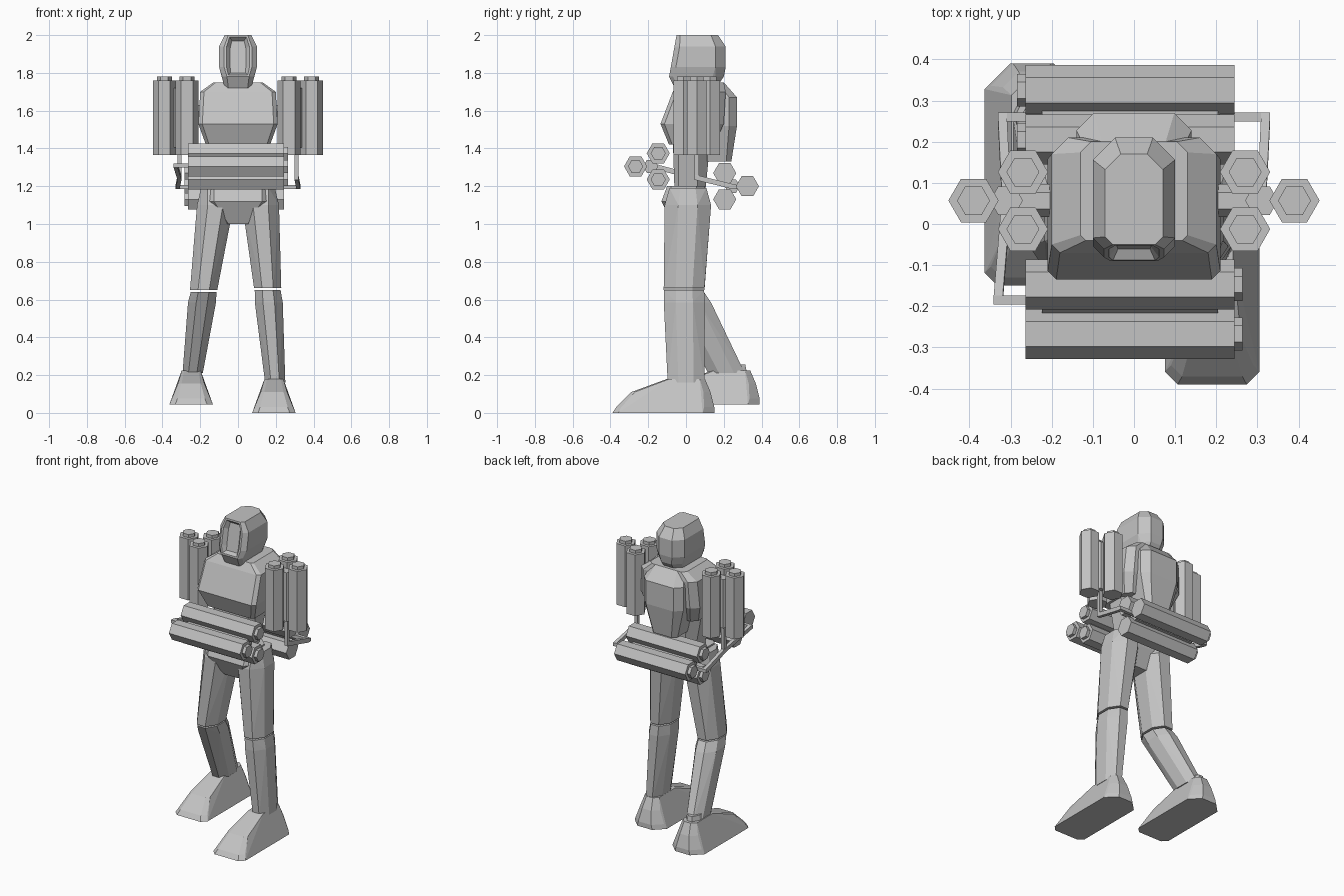
import bpy, bmesh
from math import cos, sin, pi
from mathutils import Vector

default_cube = bpy.data.objects.get("Cube")
if default_cube:
    bpy.data.objects.remove(default_cube, do_unlink=True)

grey = bpy.data.materials.new("plain_grey")
grey.use_nodes = True
grey.diffuse_color = (0.55, 0.55, 0.55, 1)
grey.node_tree.nodes["Principled BSDF"].inputs["Base Color"].default_value = grey.diffuse_color

AXIS_X, AXIS_Y, AXIS_Z = Vector((1, 0, 0)), Vector((0, 1, 0)), Vector((0, 0, 1))


def hull(name, points, edit=None):
    """Flat-faced convex solid around the points."""
    bm = bmesh.new()
    verts = [bm.verts.new(point) for point in points]
    result = bmesh.ops.convex_hull(bm, input=verts)
    leftover = set(result["geom_interior"] + result["geom_unused"])
    loose = [item for item in leftover if isinstance(item, bmesh.types.BMVert)]
    bmesh.ops.delete(bm, geom=loose, context="VERTS")
    bmesh.ops.dissolve_limit(bm, angle_limit=0.03, verts=bm.verts[:], edges=bm.edges[:])
    bmesh.ops.recalc_face_normals(bm, faces=bm.faces[:])
    if edit:
        edit(bm)
    mesh = bpy.data.meshes.new(name)
    bm.to_mesh(mesh)
    bm.free()
    mesh.materials.append(grey)
    bpy.context.collection.objects.link(bpy.data.objects.new(name, mesh))


def stack(name, rows, bevel, offset=Vector(), edit=None):
    """Solid through level outlines (height, half width, front, back) with cut corners."""
    points = []
    for height, width, front, back in rows:
        cut = bevel * width
        outline = ((width - cut, front), (width, front + cut),
                   (width, back - 2 * cut), (width - 2 * cut, back))
        for side in (-1, 1):
            points += [Vector((side * x, y, height)) + offset for x, y in outline]
    hull(name, points, edit)


def ring(center, u, v, sides, turn=0.0):
    """Polygon around center, spanned by the radius vectors u and v."""
    angles = [2 * pi * (step + turn) / sides for step in range(sides)]
    return [center + u * cos(angle) + v * sin(angle) for angle in angles]


def limb(name, joints):
    """Eight-sided limb through (center, half width); it is deeper than wide."""
    points = []
    for center, width in joints:
        points += ring(center, AXIS_X * width, AXIS_Y * (0.07 + 0.6 * width), 8, 0.5)
    hull(name, points)


def hex_bar(name, start, end, u, v, radius):
    hull(name, ring(start, u * radius, v * radius, 6) + ring(end, u * radius, v * radius, 6))


def tube_cluster(name, start, end, u, v):
    """Three capped hexagonal tubes round a core, one of them pointing along u."""
    along = (end - start).normalized()
    for number, center in enumerate(ring(Vector(), u * 0.08, v * 0.08, 3)):
        hex_bar(f"{name}_tube_{number}", start + center, end + center, u, v, 0.061)
        hex_bar(f"{name}_cap_{number}", end + center, end + center + along * 0.02, u, v, 0.04)
    hex_bar(f"{name}_core", start + along * 0.04, end - along * 0.04, u, v, 0.04)


def arm(name, path, thickness=0.011):
    """Thin square rod along a path."""
    for number, ends in enumerate(zip(path, path[1:])):
        points = []
        for end in ends:
            for lift in (-thickness, thickness):
                points += ring(Vector(end) + AXIS_Z * lift, AXIS_X * thickness * 1.4,
                               AXIS_Y * thickness * 1.4, 4, 0.5)
        hull(f"{name}_{number}", points)


# Head with a leaning face plane and a recessed visor
def cut_visor(bm):
    face = max(bm.faces, key=lambda f: -f.normal.y * f.calc_area())
    bmesh.ops.inset_region(bm, faces=[face], thickness=0.012, depth=0)
    bmesh.ops.inset_region(bm, faces=[face], thickness=0.02, depth=-0.025)


head_rows = [(height, width, -0.05 - 0.18 * (2 - height), back) for height, width, back in
             ((2, 0.07, 0.17), (1.94, 0.1, 0.21), (1.83, 0.1, 0.21), (1.78, 0.08, 0.2))]
stack("head", head_rows + [(1.72, 0.07, -0.06, 0.16)], 0.27, edit=cut_visor)
limb("neck", [(Vector((0, 0.06, 1.66)), 0.1), (Vector((0, 0.06, 1.8)), 0.07)])

# Torso
stack("chest", [(1.75, 0.13, -0.04, 0.2), (1.7, 0.2, -0.07, 0.21),
                (1.53, 0.21, -0.135, 0.2), (1.42, 0.17, -0.09, 0.15)], 0.1)
stack("abdomen", [(1.45, 0.16, -0.07, 0.13), (1.15, 0.1, -0.06, 0.1)], 0.2)
stack("backpack", [(1.75, 0.11, 0.1, 0.2), (1.67, 0.14, 0.1, 0.27),
                   (1.52, 0.14, 0.1, 0.27), (1.33, 0.09, 0.1, 0.24)], 0.15)
stack("pelvis", [(1.2, 0.15, -0.1, 0.1), (1.12, 0.15, -0.13, 0.1), (1, 0.06, -0.07, 0.06)], 0.15)

# Legs and feet: the left leg stands forward, the right one trails
poses = (
    ("left", Vector((0.12, 0.01, 1.1)), Vector((0.157, -0.01, 0.66)),
     Vector((0.197, 0, 0.16)), Vector((0.19, 0, 0))),
    ("right", Vector((-0.12, 0.01, 1.1)), Vector((-0.182, -0.01, 0.65)),
     Vector((-0.24, 0.215, 0.21)), Vector((-0.248, 0.24, 0.045))),
)
foot_rows = [(0, 0.115, -0.39, 0.15), (0.03, 0.1, -0.37, 0.15),
             (0.11, 0.07, -0.29, 0.13), (0.18, 0.05, -0.1, 0.1)]
for side, hip, knee, ankle, foot in poses:
    inward = AXIS_X * (0.02 if hip.x > 0 else -0.02)
    limb(f"{side}_thigh", [(hip + inward + AXIS_Z * 0.09, 0.06), (hip, 0.105), (knee, 0.078)])
    calf = knee.lerp(ankle, 0.15)
    limb(f"{side}_shin", [(knee - AXIS_Z * 0.01, 0.074), (calf, 0.08), (ankle, 0.058)])
    stack(f"{side}_foot", foot_rows, 0.27, foot)
    hull(f"{side}_ankle", ring(foot + AXIS_Z * 0.12, AXIS_X * 0.06, AXIS_Y * 0.1, 8, 0.5)
         + ring(foot + AXIS_Z * 0.21, AXIS_X * 0.04, AXIS_Y * 0.08, 8, 0.5))

# Upright tube clusters beside the shoulders, with arms reaching back
for side, sign in (("left", 1), ("right", -1)):
    outward = AXIS_X * sign
    base = outward * 0.31 + AXIS_Y * 0.057 + AXIS_Z * 1.365
    tube_cluster(f"{side}_shoulder", base, base + AXIS_Z * 0.395, outward, AXIS_Y)
    mount = base + AXIS_Z * 0.23
    hex_bar(f"{side}_shoulder_mount", mount - outward * 0.15, mount, AXIS_Y, AXIS_Z, 0.04)
    elbow = base - AXIS_Z * 0.12
    hand = outward * 0.32 + AXIS_Y * 0.26 + AXIS_Z * 1.195
    arm(f"{side}_rear_arm", [base + AXIS_Z * 0.05, elbow, hand, hand - outward * 0.1])
    if sign < 0:
        grip = outward * 0.33 - AXIS_Y * 0.185 + AXIS_Z * 1.31
        arm("right_front_arm", [elbow, grip, grip - outward * 0.1])

# Level tube clusters in front of and behind the waist
for place, sign, y, z in (("front", 1, -0.187, 1.305), ("rear", -1, 0.245, 1.2)):
    center = Vector((-0.01, y, z))
    half = AXIS_X * sign * 0.254
    tube_cluster(f"{place}_level", center - half, center + half, AXIS_Y * -sign, AXIS_Z)
